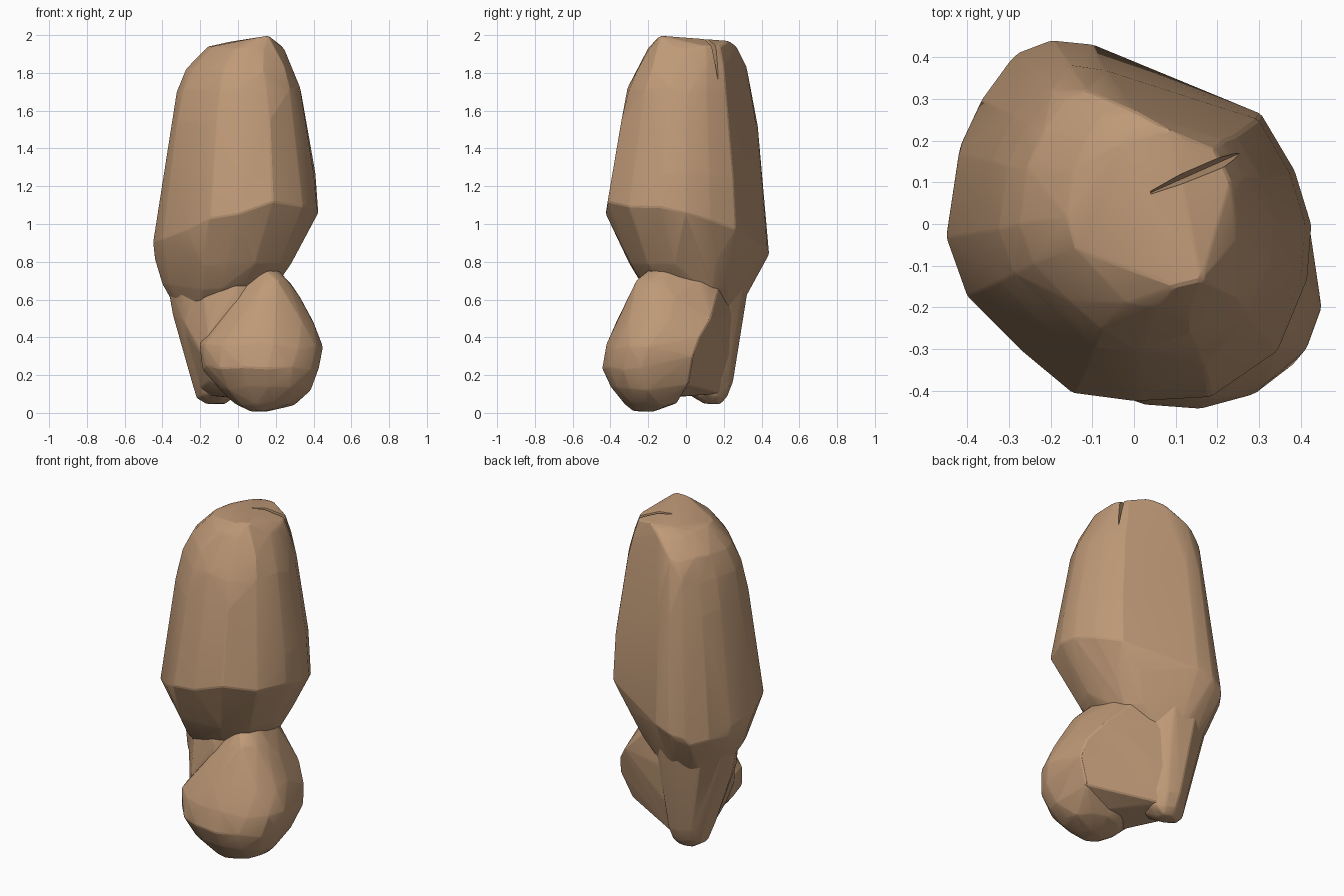
import bpy, bmesh, math, random
from mathutils import Vector

random.seed(4)
cube = bpy.data.objects.get("Cube")
if cube:
    bpy.data.objects.remove(cube, do_unlink=True)

# Single clay-like stone colour
stone = bpy.data.materials.new("tan_stone")
tan = (0.52, 0.32, 0.185, 1)
stone.diffuse_color = tan
stone.use_nodes = True
stone.node_tree.nodes["Principled BSDF"].inputs["Base Color"].default_value = tan

# Body outline seen from above, at its widest
OUTLINE = [(.42, 0), (.38, .13), (.3, .265), (.1, .34), (-.1, .43), (-.2, .44),
           (-.28, .41), (-.36, .30), (-.42, .17), (-.45, -.03), (-.4, -.17),
           (-.27, -.3), (-.15, -.4), (0, -.42), (.18, -.41), (.34, -.3), (.41, -.13)]


def outline_ring(z, x0, x1, y0, y1, tilt=0.0, wobble=0.02):
    """Body outline fitted to the given extents, its rim tilted in z."""
    ring = []
    for x, y in OUTLINE:
        u, v = (x + .45) / .87, (y + .42) / .86
        height = z + tilt * (x - y) + random.uniform(-wobble, wobble)
        ring.append(Vector((x0 + u * (x1 - x0), y0 + v * (y1 - y0), height)))
    return ring


def oval_ring(z, x0, x1, y0, y1, sides=11, wobble=0.015):
    """Irregular oval fitted to the given extents."""
    turn = random.random()
    ring = []
    for i in range(sides):
        a = math.tau * (i + turn) / sides
        ring.append(Vector(((x0 + x1) / 2 + (x1 - x0) / 2 * math.cos(a),
                            (y0 + y1) / 2 + (y1 - y0) / 2 * math.sin(a),
                            z + random.uniform(-wobble, wobble))))
    return ring


def hull(name, points, flatten=5, soften=0.006):
    """Convex faceted stone with slightly worn edges."""
    bm = bmesh.new()
    for p in points:
        bm.verts.new(p)
    bmesh.ops.convex_hull(bm, input=bm.verts[:])
    loose = [v for v in bm.verts if not v.link_faces]
    bmesh.ops.delete(bm, geom=loose, context='VERTS')
    bmesh.ops.dissolve_limit(bm, angle_limit=math.radians(flatten),
                             verts=bm.verts[:], edges=bm.edges[:])
    if soften:
        bmesh.ops.bevel(bm, geom=bm.edges[:], offset=soften, segments=1,
                        profile=0.5, affect='EDGES', clamp_overlap=True)
    bmesh.ops.triangulate(bm, faces=bm.faces[:])
    bmesh.ops.recalc_face_normals(bm, faces=bm.faces[:])
    mesh = bpy.data.meshes.new(name)
    bm.to_mesh(mesh)
    bm.free()
    mesh.materials.append(stone)
    obj = bpy.data.objects.new(name, mesh)
    bpy.context.collection.objects.link(obj)
    return obj


def combine(target, other, operation):
    mod = target.modifiers.new(operation.lower(), 'BOOLEAN')
    mod.operation, mod.solver, mod.object = operation, 'EXACT', other
    bpy.context.view_layer.objects.active = target
    bpy.ops.object.modifier_apply(modifier=mod.name)
    bpy.data.objects.remove(other, do_unlink=True)


# Tall body: domed top, tilted rim, narrow waist
body = hull("stone_body", (
    oval_ring(1.99, .06, .18, -.15, -.04, 6, .008)
    + oval_ring(1.965, -.04, .11, .12, .24, 6, .008)
    + outline_ring(1.925, -.16, .25, -.20, .275)
    + outline_ring(1.82, -.275, .295, -.265, .32)
    + outline_ring(1.71, -.325, .335, -.31, .345)
    + outline_ring(1.53, -.365, .37, -.35, .38)
    + outline_ring(1.25, -.41, .41, -.395, .415)
    + outline_ring(.98, -.45, .425, -.425, .44, .2)
    + outline_ring(.8, -.44, .29, -.30, .415)
    + outline_ring(.67, -.40, .21, -.22, .34)
    + oval_ring(.48, -.29, .03, -.05, .25)))

# Rear foot, slimmer than the body above it
rear_foot = hull("rear_foot", (
    oval_ring(.7, -.385, .1, -.14, .335)
    + oval_ring(.5, -.345, .1, -.14, .285)
    + oval_ring(.33, -.28, .06, -.1, .27)
    + oval_ring(.17, -.245, .02, -.03, .25)
    + oval_ring(.09, -.22, -.01, .02, .22)
    + oval_ring(.05, -.17, -.06, .09, .19, 7, .005)))

# Flat back flank shared by the front foot and the web
flank = [Vector(p) for p in ((.35, .01, .15), (.415, .035, .3), (.395, .07, .4),
                             (.32, .13, .5), (.24, .14, .59), (.2, .08, .71))]

# Bulbous front foot
ball = hull("front_foot", flank + (
    oval_ring(.01, .06, .18, -.28, -.17, 7, .005)
    + oval_ring(.05, -.02, .31, -.33, -.05, 11, .01)
    + oval_ring(.13, -.11, .385, -.40, -.01, 13)
    + oval_ring(.24, -.19, .43, -.445, .02, 14)
    + oval_ring(.35, -.205, .45, -.425, .04, 14)
    + oval_ring(.47, -.12, .41, -.375, .06, 12)
    + oval_ring(.6, -.01, .335, -.31, .06)
    + oval_ring(.69, .05, .28, -.27, 0, 9)
    + oval_ring(.76, .10, .22, -.20, -.07, 7)), 4, .006)

# Web bridging the two feet: flat walls on both sides, shallow arch underneath
front_wall = [Vector(p) for p in ((-.15, -.15, .17), (-.185, -.2, .3), (-.16, -.22, .42),
                                  (-.01, -.22, .65), (-.36, .04, .62), (-.3, 0, .45),
                                  (-.25, .02, .3), (-.2, .04, .13))]
web = hull("foot_web", flank + front_wall + (
    oval_ring(.09, -.03, .24, -.26, -.03, 8)
    + oval_ring(.1, -.18, .0, .02, .2, 8)
    + oval_ring(.28, -.25, .03, 0, .25, 9)
    + oval_ring(.52, -.25, .08, 0, .265, 9)
    + oval_ring(.74, -.25, .2, -.2, .22, 9)))

# Narrow cleft beside the crown
ridge_in, ridge_out = Vector((.04, .075, 1.95)), Vector((.30, .19, 1.72))
side = Vector((-.4, .9, 0)) * .016
cleft_points = [ridge_in, ridge_out, Vector((.2, .15, 1.84))]
for p in (Vector((.04, .075, 2.08)), Vector((.36, .21, 1.9))):
    cleft_points += [p + side, p - side]
cleft = hull("cleft_cutter", cleft_points, 1, 0)
cleft.hide_render = True

combine(body, cleft, 'DIFFERENCE')
for part in (rear_foot, web, ball):
    combine(body, part, 'UNION')

# Soft facets with crisp creases
bpy.ops.object.select_all(action='DESELECT')
body.select_set(True)
bpy.context.view_layer.objects.active = body
bpy.ops.object.shade_smooth_by_angle(angle=math.radians(14))
